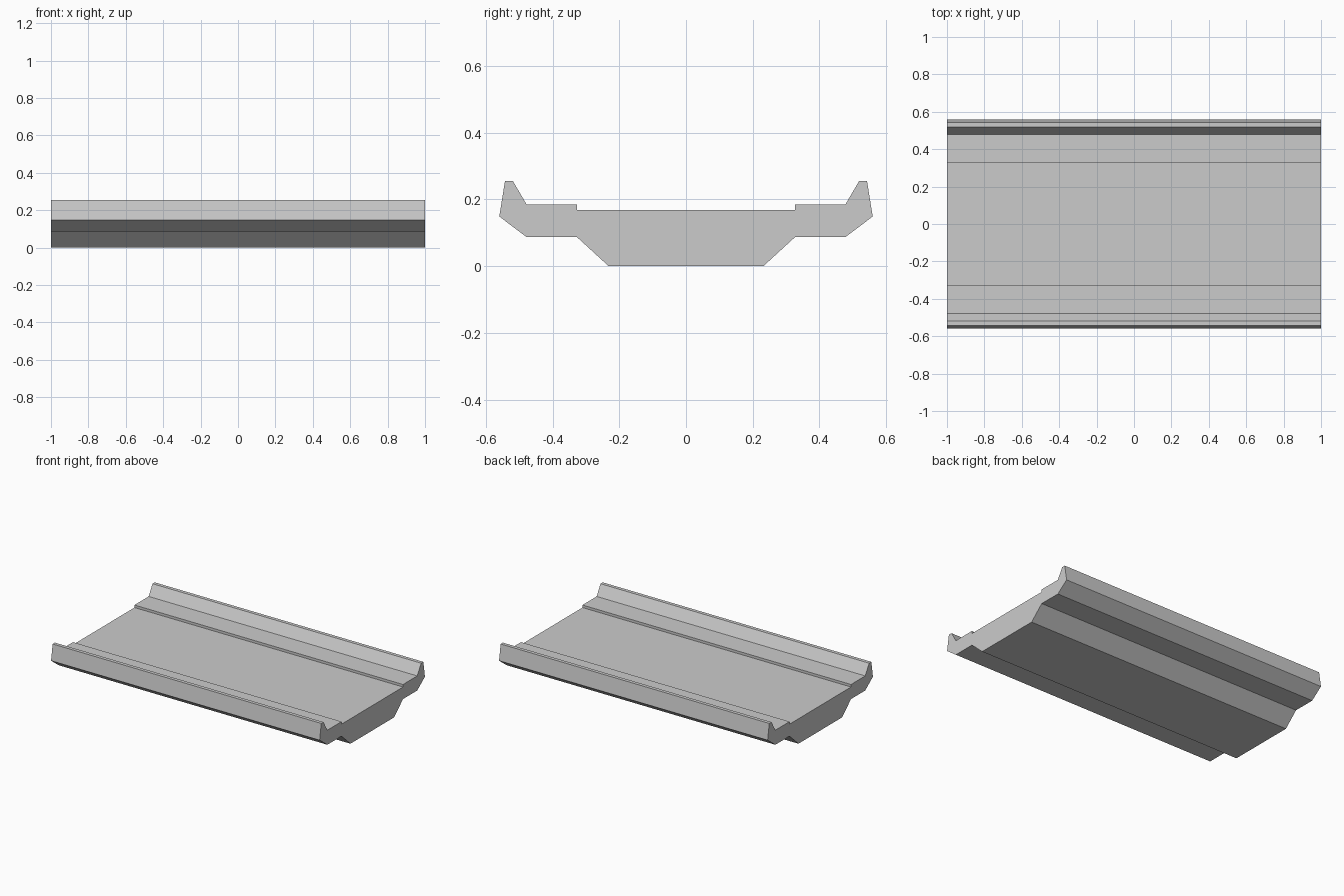
import bpy
import bmesh

if "Cube" in bpy.data.objects:
    bpy.data.objects.remove(bpy.data.objects["Cube"])

# Half cross-section (y, z), from bottom centre side round to the top
half = [(0.232, 0.0), (0.327, 0.087), (0.478, 0.087), (0.56, 0.149),
        (0.543, 0.255), (0.519, 0.255), (0.478, 0.185),
        (0.327, 0.185), (0.327, 0.168)]
profile = half + [(-y, z) for y, z in reversed(half)]

# Channel deck: mirrored profile extruded along x
bm = bmesh.new()
end = bm.faces.new([bm.verts.new((-1, y, z)) for y, z in profile])
ext = bmesh.ops.extrude_face_region(bm, geom=[end], use_keep_orig=True)
moved = [g for g in ext["geom"] if isinstance(g, bmesh.types.BMVert)]
bmesh.ops.translate(bm, verts=moved, vec=(2, 0, 0))
bmesh.ops.recalc_face_normals(bm, faces=bm.faces)

mesh = bpy.data.meshes.new("channel_deck")
bm.to_mesh(mesh)
bm.free()
bpy.context.collection.objects.link(bpy.data.objects.new("channel_deck", mesh))
